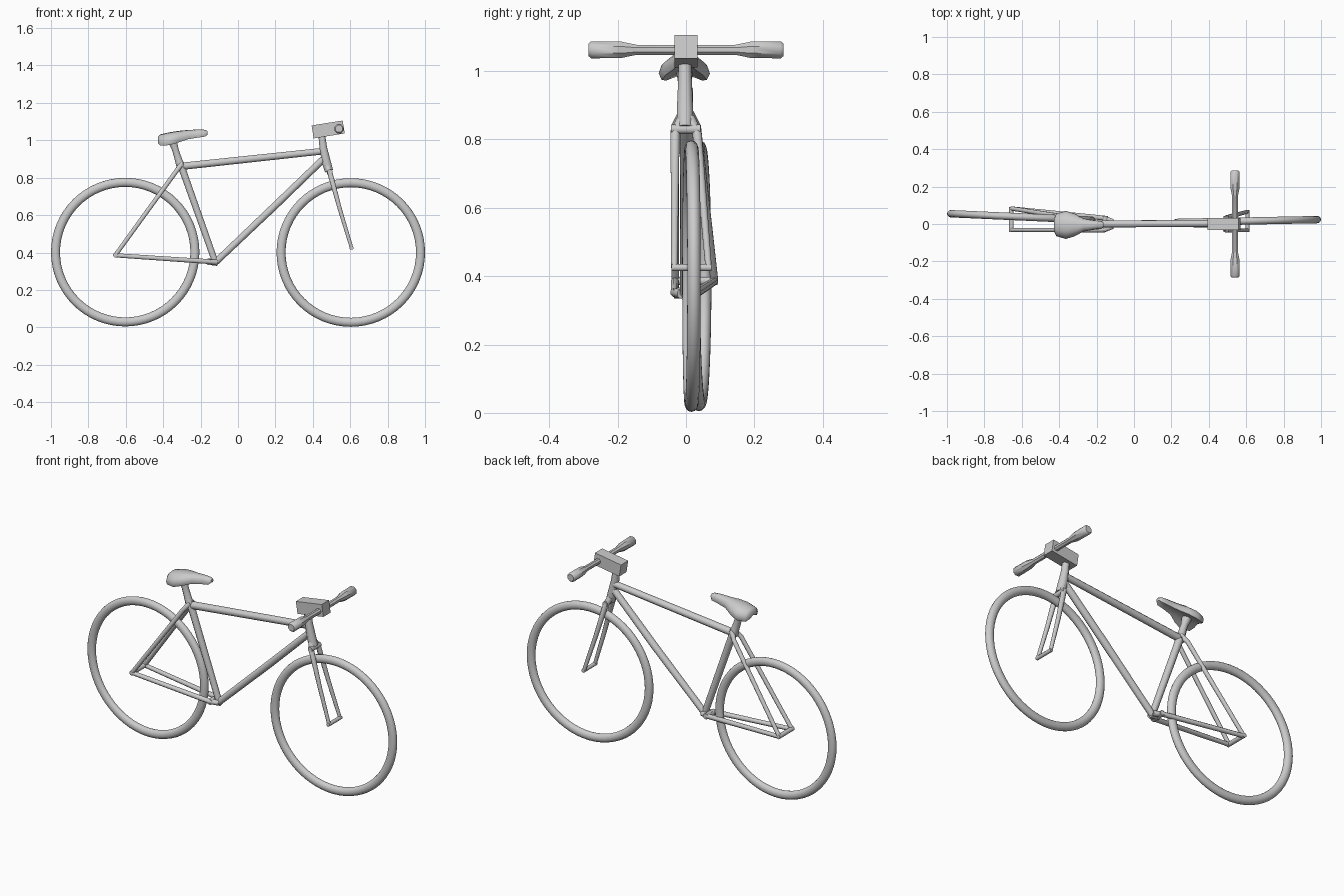
import bpy, bmesh, math
from mathutils import Vector, Matrix

if "Cube" in bpy.data.objects:
    bpy.data.objects.remove(bpy.data.objects["Cube"])


def finish(name, bm, angle=35):
    bmesh.ops.recalc_face_normals(bm, faces=bm.faces)
    mesh = bpy.data.meshes.new(name)
    bm.to_mesh(mesh)
    bm.free()
    obj = bpy.data.objects.new(name, mesh)
    bpy.context.collection.objects.link(obj)
    bpy.ops.object.select_all(action='DESELECT')
    obj.select_set(True)
    bpy.context.view_layer.objects.active = obj
    bpy.ops.object.shade_smooth_by_angle(angle=math.radians(angle))
    return obj


def skin(name, rings, angle=35):
    """Closed skin through equal-sized rings of points."""
    bm = bmesh.new()
    loops = [[bm.verts.new(p) for p in ring] for ring in rings]
    n = len(loops[0])
    for a, b in zip(loops, loops[1:]):
        for i in range(n):
            bm.faces.new((a[i], a[(i + 1) % n], b[(i + 1) % n], b[i]))
    bm.faces.new(loops[0])
    bm.faces.new(loops[-1])
    return finish(name, bm, angle)


def tube(name, path, sides=8, angle=50):
    """Tube along (x, y, z, radius) stations, mitred at bends."""
    pts = [Vector(p[:3]) for p in path]
    rings, ref = [], None
    for i, p in enumerate(pts):
        before = (p - pts[i - 1]).normalized() if i else Vector()
        after = (pts[i + 1] - p).normalized() if i < len(pts) - 1 else Vector()
        t = (before + after).normalized()
        if ref is None:
            ref = Vector((0, 1, 0)) if abs(t.y) < 0.8 else Vector((0, 0, 1))
        u = (ref - t * ref.dot(t)).normalized()
        v = t.cross(u)
        r = path[i][3]
        rings.append([p + r * (math.cos(a) * u + math.sin(a) * v)
                      for a in (2 * math.pi * (k + 0.5) / sides for k in range(sides))])
    return skin(name, rings, angle)


def wheel(name, centre, yaw, major=0.373, minor=0.024, seg=64, sides=14):
    bm = bmesh.new()
    rot = Matrix.Rotation(yaw, 3, 'Z')
    rings = []
    for i in range(seg):
        a = 2 * math.pi * i / seg
        ring = []
        for j in range(sides):
            b = 2 * math.pi * j / sides
            r = major + minor * math.cos(b)
            p = Vector((r * math.cos(a), 0.02 * math.sin(b), r * math.sin(a)))
            ring.append(bm.verts.new(rot @ p + Vector(centre)))
        rings.append(ring)
    for i in range(seg):
        a, b = rings[i], rings[(i + 1) % seg]
        for j in range(sides):
            k = (j + 1) % sides
            bm.faces.new((a[j], a[k], b[k], b[j]))
    return finish(name, bm)


# Wheels, the rear one slightly askew
wheel("rear_tyre", (-0.603, 0.038, 0.402), -0.045)
wheel("front_tyre", (0.603, 0.016, 0.4), 0.02)

# Main frame triangle
tube("top_tube", [(-0.31, 0, 0.86, 0.021), (0.455, 0.003, 0.942, 0.019)])
tube("down_tube", [(-0.12, 0, 0.348, 0.019), (0.2, 0.003, 0.652, 0.021), (0.462, 0, 0.905, 0.02)])
tube("seat_tube", [(-0.31, 0, 0.88, 0.022), (-0.285, 0, 0.81, 0.02), (-0.12, 0, 0.345, 0.018)])
tube("seat_post", [(-0.302, 0, 0.85, 0.026), (-0.318, -0.002, 0.895, 0.021),
                   (-0.335, -0.003, 0.95, 0.019), (-0.352, -0.004, 1.0, 0.026)])
tube("head_tube", [(0.446, -0.003, 1.04, 0.019), (0.456, -0.003, 0.96, 0.022),
                   (0.473, -0.003, 0.88, 0.026), (0.487, -0.003, 0.835, 0.024)])
tube("bottom_bracket", [(-0.155, -0.036, 0.35, 0.017), (-0.155, 0.042, 0.352, 0.017)])
tube("bracket_lug", [(-0.165, 0, 0.35, 0.016), (-0.11, 0, 0.347, 0.02)])

# Paired rear stays and fork blades, wider on the back side
for side, top_y, rear_y, fork_y in (("near", -0.032, -0.032, -0.034), ("far", 0.032, 0.083, 0.066)):
    tube(side + "_seat_stay", [(-0.3, top_y * 0.3, 0.875, 0.015), (-0.33, top_y, 0.835, 0.013),
                               (-0.655, rear_y, 0.387, 0.012)])
    tube(side + "_chain_stay", [(-0.115, top_y * 0.4, 0.348, 0.015), (-0.16, top_y, 0.352, 0.014),
                                (-0.655, rear_y, 0.385, 0.012)])
    tube(side + "_fork_blade", [(0.478, top_y * 0.3, 0.86, 0.018), (0.493, top_y, 0.82, 0.015),
                                (0.545, (top_y + fork_y) / 2, 0.63, 0.012),
                                (0.607, fork_y, 0.425, 0.01)])

# Axle bars
tube("rear_axle", [(-0.655, -0.042, 0.386, 0.013), (-0.655, 0.092, 0.386, 0.013)])
tube("front_axle", [(0.607, -0.043, 0.425, 0.011), (0.607, 0.074, 0.425, 0.011)])
tube("fork_crown", [(0.492, -0.044, 0.83, 0.015), (0.492, 0.042, 0.83, 0.015)])

# Stem block
bm = bmesh.new()
bmesh.ops.create_cube(bm, size=1, matrix=Matrix.Translation((0.482, 0, 1.058))
                      @ Matrix.Rotation(math.radians(-9), 4, 'Y')
                      @ Matrix.Diagonal((0.168, 0.066, 0.07, 1)))
finish("stem_block", bm, 20)

# Handlebar with thicker grips
half = [(0.285, 0.02), (0.277, 0.027), (0.19, 0.026), (0.145, 0.016), (0.05, 0.016)]
stations = [(-y, r) for y, r in half] + half[::-1]
tube("handlebar", [(0.54, y, 1.062, r) for y, r in stations], sides=8, angle=40)

# Saddle: x, half width, top z, middle underside z, wing bottom z
saddle = [
    (-0.428, 0.035, 1.020, 0.995, 0.985),
    (-0.415, 0.06, 1.032, 0.990, 0.972),
    (-0.365, 0.075, 1.043, 0.998, 0.974),
    (-0.32, 0.062, 1.05, 1.005, 0.988),
    (-0.27, 0.035, 1.055, 1.012, 1.005),
    (-0.21, 0.025, 1.058, 1.018, 1.015),
    (-0.175, 0.022, 1.056, 1.022, 1.02),
    (-0.163, 0.012, 1.05, 1.032, 1.03),
]
rings = []
for x, w, top, under, low in saddle:
    edge = low + 0.55 * (top - low)
    half = [(0.5, top - 0.003), (0.88, edge + 0.006), (1, (edge + low) / 2), (0.88, low), (0.5, (low + under) / 2)]
    ring = [(0, top)] + half + [(0, under)] + [(-a, z) for a, z in half[::-1]]
    rings.append([Vector((x, -0.005 + a * w, z)) for a, z in ring])
skin("saddle", rings, 50)
